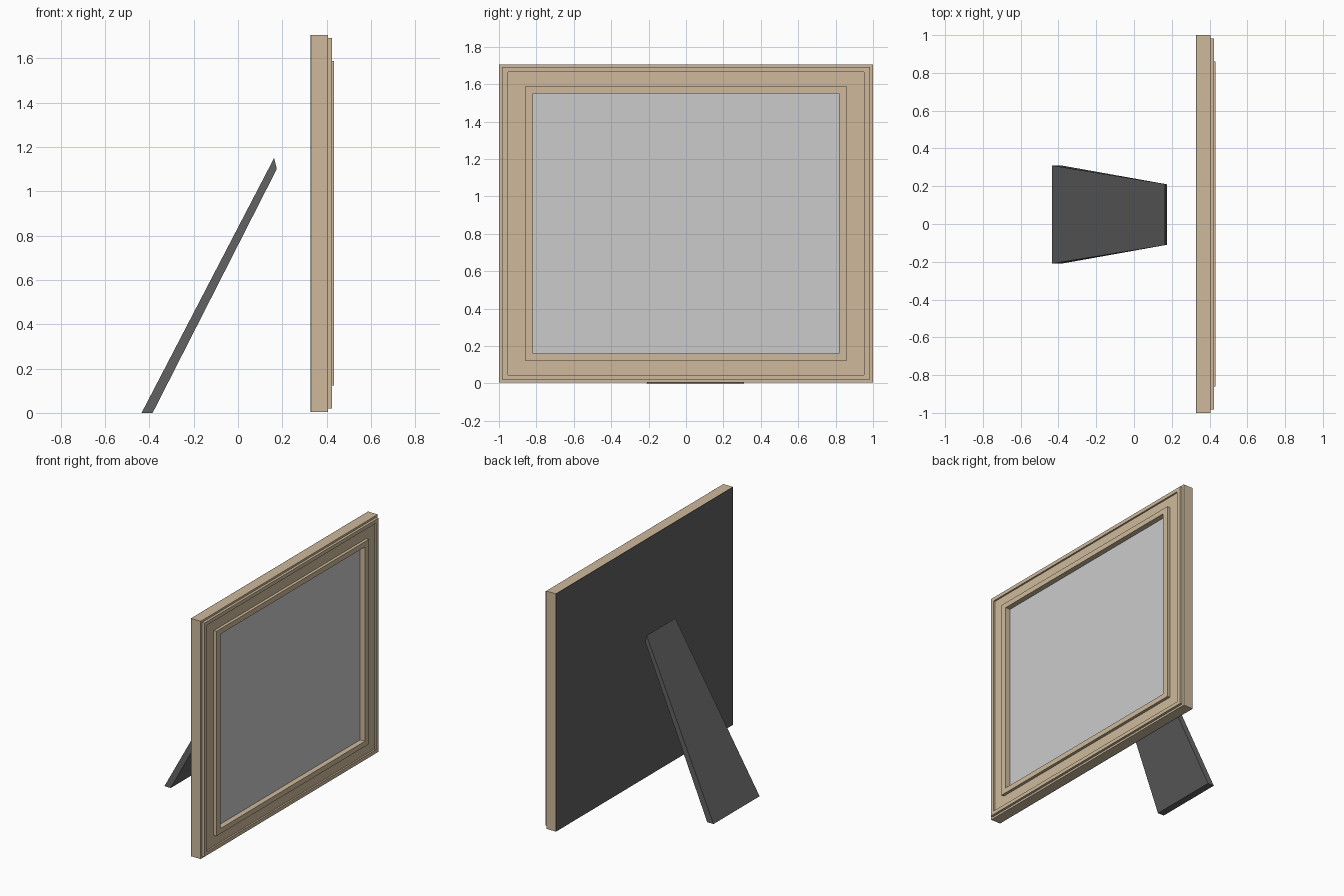
import bpy, bmesh

if "Cube" in bpy.data.objects:
    bpy.data.objects.remove(bpy.data.objects["Cube"])


def material(name, rgb):
    m = bpy.data.materials.new(name)
    m.diffuse_color = (*rgb, 1)
    m.use_nodes = True
    m.node_tree.nodes["Principled BSDF"].inputs["Base Color"].default_value = m.diffuse_color
    return m


def rings_mesh(name, rings, mat, cap_start=False, cap_end=False):
    """Bridge successive four-point rings into one flat-shaded object."""
    bm = bmesh.new()
    loops = [[bm.verts.new(p) for p in ring] for ring in rings]
    for a, b in zip(loops, loops[1:]):
        for i in range(4):
            j = (i + 1) % 4
            bm.faces.new((a[i], a[j], b[j], b[i]))
    if cap_start:
        bm.faces.new(loops[0][::-1])
    if cap_end:
        bm.faces.new(loops[-1])
    bmesh.ops.recalc_face_normals(bm, faces=bm.faces)
    me = bpy.data.meshes.new(name)
    bm.to_mesh(me)
    bm.free()
    ob = bpy.data.objects.new(name, me)
    bpy.context.collection.objects.link(ob)
    if mat:
        me.materials.append(mat)
    return ob


def rect(x, f):
    """Upright rectangle at depth x, scaled by f about the frame centre."""
    return [(x, sy * f, 0.855 + sz * 0.85 * f)
            for sy, sz in ((-1, -1), (1, -1), (1, 1), (-1, 1))]


wood = material("wood", (0.62, 0.49, 0.33))
black = material("black", (0.12, 0.12, 0.12))

# Moulded wooden frame: stepped section swept around the rectangle
section = [(0.332, 1), (0.405, 1), (0.405, 0.983), (0.423, 0.983),
           (0.423, 0.952), (0.411, 0.952), (0.411, 0.861), (0.432, 0.861),
           (0.432, 0.817), (0.394, 0.817)]
rings_mesh("frame", [rect(x, f) for x, f in section], wood)

# Picture pane recessed in the opening
rings_mesh("pane", [rect(0.388, 0.817), rect(0.394, 0.817)], None, True, True)

# Backing board flush with the back of the frame
rings_mesh("backing_board", [rect(0.328, 1), rect(0.332, 1)], black, True, True)

# Tapered leaning stand: side profile (x, z, half width) spread about y = 0.05
profile = [(-0.435, 0, 0.26), (-0.385, 0, 0.26),
           (0.175, 1.10, 0.16), (0.163, 1.15, 0.162)]
rings_mesh("stand", [[(x, 0.05 + s * w, z) for x, z, w in profile]
                     for s in (-1, 1)], black, True, True)
